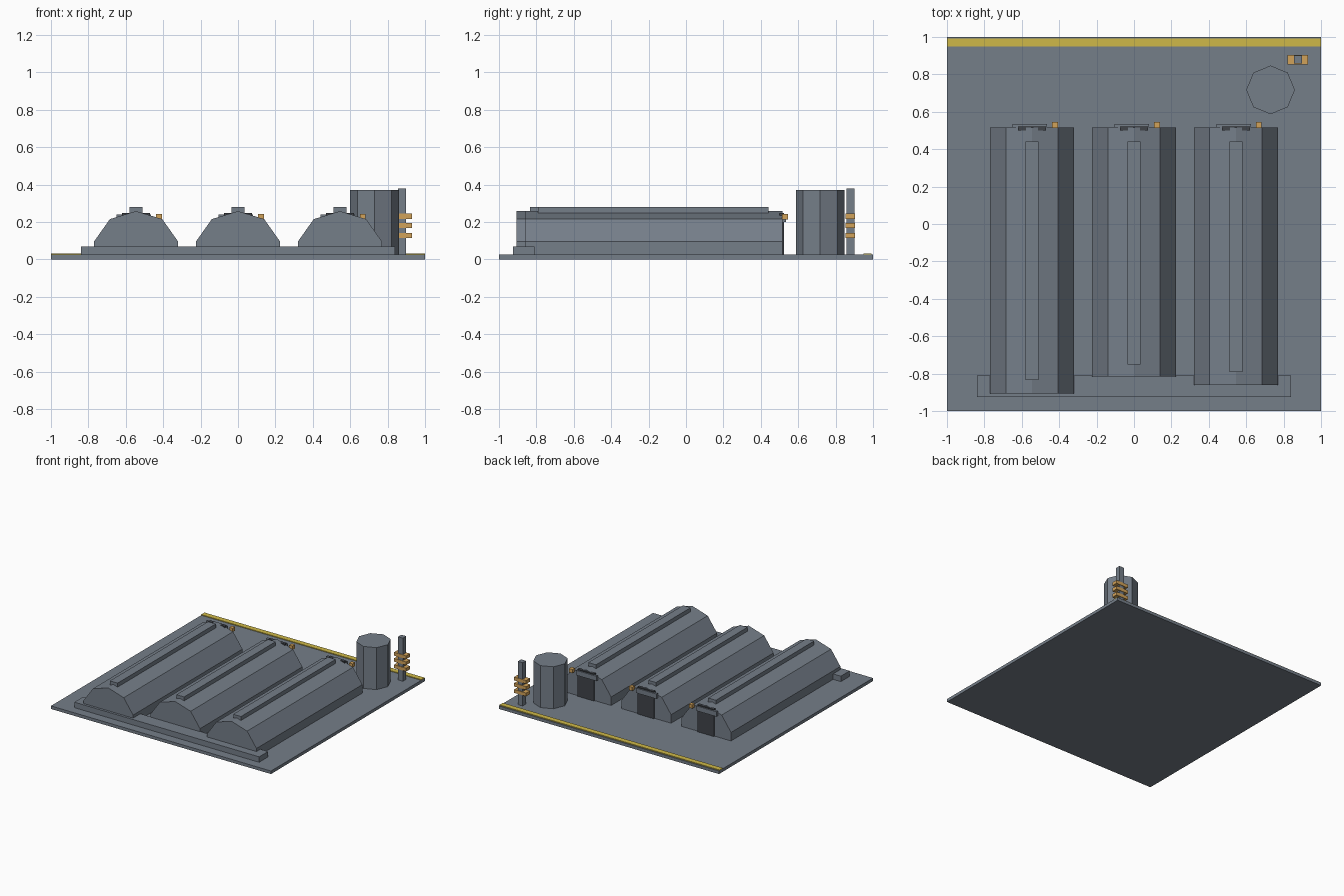
import bpy, math

if "Cube" in bpy.data.objects:
    bpy.data.objects.remove(bpy.data.objects["Cube"])


def material(name, rgb):
    m = bpy.data.materials.new(name)
    m.diffuse_color = (*rgb, 1)
    m.use_nodes = True
    m.node_tree.nodes["Principled BSDF"].inputs["Base Color"].default_value = m.diffuse_color
    return m


STEEL = material("steel grey", (0.178, 0.209, 0.250))
DARK = material("dark grey", (0.052, 0.058, 0.068))
COPPER = material("copper orange", (0.64, 0.36, 0.10))
YELLOW = material("safety yellow", (0.62, 0.48, 0.065))


def mesh_object(name, verts, faces, mat):
    me = bpy.data.meshes.new(name)
    me.from_pydata(verts, [], faces)
    me.materials.append(mat)
    ob = bpy.data.objects.new(name, me)
    bpy.context.collection.objects.link(ob)
    return ob


def prism(name, profile, y0, y1, mat):
    """Extrude a counter-clockwise (x, z) outline along y."""
    n = len(profile)
    verts = [(x, y, z) for y in (y0, y1) for x, z in profile]
    faces = [tuple(range(n)), tuple(reversed(range(n, 2 * n)))]
    faces += [(i, i + n, (i + 1) % n + n, (i + 1) % n) for i in range(n)]
    return mesh_object(name, verts, faces, mat)


def box(name, x, y, z, mat):
    outline = [(x[0], z[0]), (x[1], z[0]), (x[1], z[1]), (x[0], z[1])]
    return prism(name, outline, y[0], y[1], mat)


FLOOR = 0.025

# Ground slab with a painted edge line and a front kerb
box("ground_slab", (-1, 1), (-1, 1), (0, FLOOR), STEEL)
box("edge_stripe", (-1, 1), (0.95, 0.993), (FLOOR, 0.031), YELLOW)
box("front_kerb", (-0.84, 0.84), (-0.925, -0.81), (FLOOR, 0.07), STEEL)

# Three long sheds of different lengths
half = [(0.225, FLOOR), (0.225, 0.095), (0.14, 0.215)]
outline = half + [(0, 0.258)] + [(-x, z) for x, z in reversed(half)]
sheds = [("left", -0.545, -0.905, -0.835),
         ("middle", 0.0, -0.815, -0.75),
         ("right", 0.545, -0.86, -0.79)]
for side, cx, front, vent_front in sheds:
    prism(side + "_shed", [(cx + x, z) for x, z in outline], front, 0.515, STEEL)
    box(side + "_ridge_vent", (cx - 0.035, cx + 0.035),
        (vent_front, 0.44), (0.24, 0.28), STEEL)
    # Rear door, its sliding rail and a lamp
    box(side + "_door", (cx - 0.075, cx + 0.075), (0.50, 0.525), (FLOOR, 0.248), DARK)
    box(side + "_door_rail", (cx - 0.105, cx + 0.08), (0.515, 0.534), (0.2, 0.24), STEEL)
    box(side + "_lamp", (cx + 0.107, cx + 0.138), (0.512, 0.545), (0.213, 0.243), COPPER)

# Eight-sided tank
bpy.ops.mesh.primitive_cylinder_add(vertices=8, radius=0.13, depth=0.345,
                                    location=(0.73, 0.717, FLOOR + 0.1725))
tank = bpy.context.object
tank.name = "tank"
tank.data.materials.append(STEEL)

# Mast with three collars
box("mast", (0.855, 0.898), (0.858, 0.9), (FLOOR, 0.38), STEEL)
for i, z in enumerate((0.128, 0.18, 0.23)):
    box("mast_collar_%d" % (i + 1), (0.82, 0.93), (0.854, 0.904),
        (z - 0.013, z + 0.014), COPPER)
